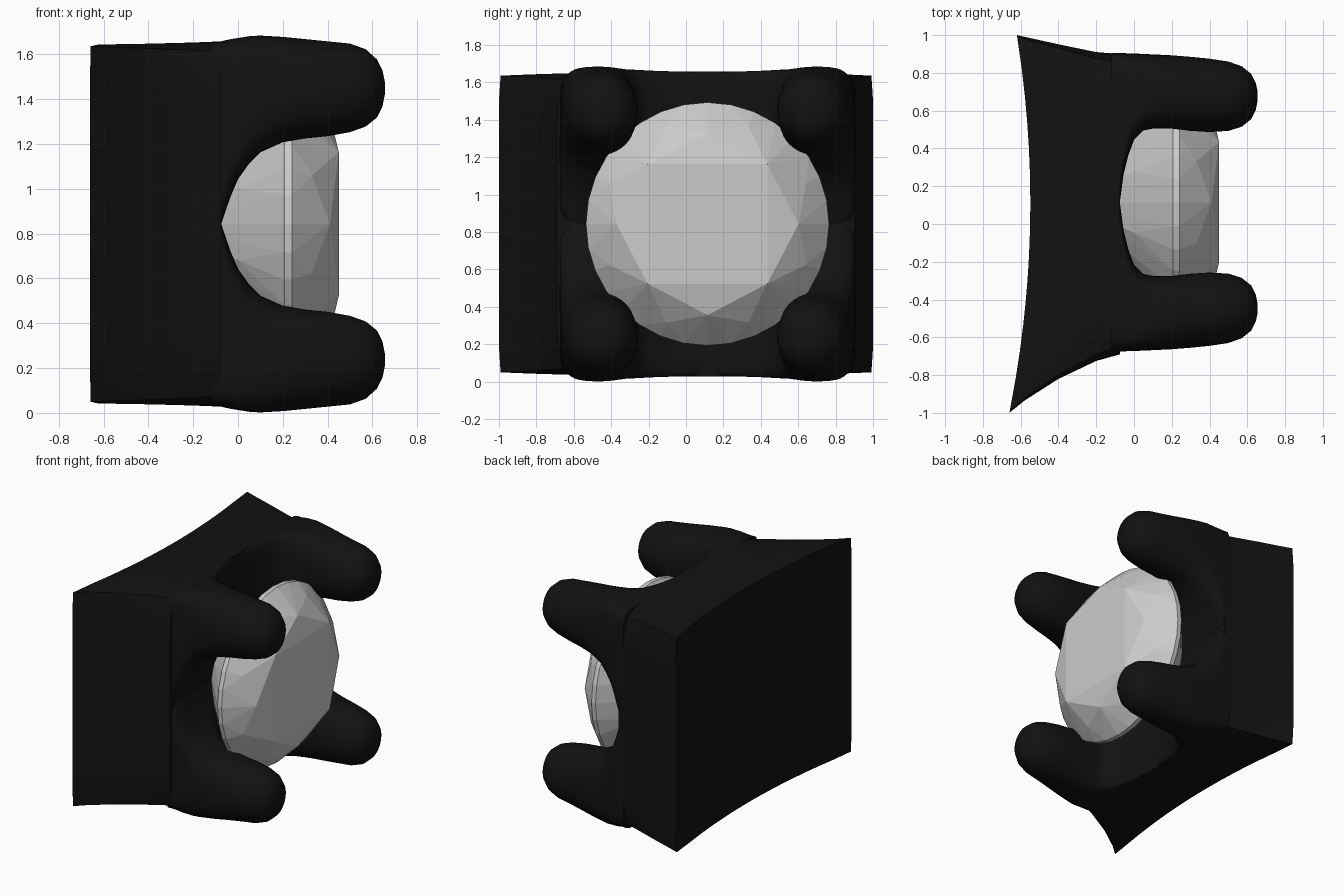
import bpy, bmesh
from math import sin, cos, pi, radians

if "Cube" in bpy.data.objects:
    bpy.data.objects.remove(bpy.data.objects["Cube"])

CY, CZ = 0.115, 0.843   # shared axis of gem and prongs (runs along x)
N = 64


def superellipse(n):
    """Unit square-to-circle section as (y, z) pairs."""
    pts = []
    for i in range(N):
        c, s = cos(2 * pi * i / N), sin(2 * pi * i / N)
        r = (abs(c) ** n + abs(s) ** n) ** (-1 / n)
        pts.append((r * c, r * s))
    return pts


def finish(name, bm, mat=None, angle=None):
    bmesh.ops.recalc_face_normals(bm, faces=bm.faces[:])
    me = bpy.data.meshes.new(name)
    bm.to_mesh(me)
    bm.free()
    ob = bpy.data.objects.new(name, me)
    bpy.context.collection.objects.link(ob)
    if mat:
        me.materials.append(mat)
    if angle:
        bpy.ops.object.select_all(action='DESELECT')
        bpy.context.view_layer.objects.active = ob
        ob.select_set(True)
        bpy.ops.object.shade_smooth_by_angle(angle=radians(angle))
    return ob


def loft(bm, rings):
    """Skin rings of N points; close both ends with strips across z."""
    loops = [[bm.verts.new(p) for p in ring] for ring in rings]
    for a, b in zip(loops, loops[1:]):
        for i in range(N):
            j = (i + 1) % N
            bm.faces.new((a[i], a[j], b[j], b[i]))
    for l in (loops[0], loops[-1]):
        for i in range(N // 2):
            quad = [l[i], l[i + 1], l[N - i - 1], l[(N - i) % N]]
            bm.faces.new(list(dict.fromkeys(quad)))


black = bpy.data.materials.new("black_metal")
black.diffuse_color = (0.006, 0.006, 0.006, 1)
black.use_nodes = True
black.node_tree.nodes["Principled BSDF"].inputs["Base Color"].default_value = black.diffuse_color

# Flared block with curved back: x_low, y_low, x_high, y_high, x_mid, half z, exponent
sections = [
    (-.66, -1.0, -.62, 1.0, -.55, .80, 80),
    (-.58, -.935, -.53, .98, -.50, .802, 45),
    (-.40, -.82, -.37, .945, -.37, .805, 26),
    (-.20, -.725, -.20, .91, -.20, .81, 16),
    (-.075, -.69, -.075, .90, -.075, .815, 11),
]
rings = []
for xl, yl, xu, yu, xm, hz, n in sections:
    ring = []
    for s, t in superellipse(n):
        x = xl * s * (s - 1) / 2 + xm * (1 - s * s) + xu * s * (s + 1) / 2
        ring.append((x, (yl + yu) / 2 + s * (yu - yl) / 2, CZ + hz * t))
    rings.append(ring)
bm = bmesh.new()
loft(bm, rings)
finish("setting_block", bm, black, 40)

# Four prongs: x, inner y, outer y, inner z, outer z, exponent (offsets from axis)
prong = [
    (-.12, 0, .79, 0, .812, 11),
    (-.075, 0, .79, 0, .815, 10),
    (-.055, .15, .79, .06, .82, 8),
    (-.03, .25, .788, .13, .825, 6.5),
    (0, .33, .788, .20, .83, 5),
    (.05, .38, .785, .27, .838, 4),
    (.10, .39, .783, .32, .841, 3.2),
    (.20, .39, .778, .365, .835, 2.6),
    (.30, .378, .77, .382, .825, 2.3),
    (.40, .372, .76, .392, .815, 2.1),
    (.50, .378, .745, .41, .805, 2),
    (.57, .40, .72, .435, .78, 2),
    (.62, .44, .68, .475, .735, 2),
    (.645, .49, .63, .525, .685, 2),
    (.655, .54, .585, .575, .635, 2),
]
for sy, side in ((-1, "front"), (1, "back")):
    for sz, level in ((-1, "lower"), (1, "upper")):
        bm = bmesh.new()
        loft(bm, [[(x, CY + sy * ((a + b) + s * (b - a)) / 2,
                    CZ + sz * ((c + d) + t * (d - c)) / 2)
                   for s, t in superellipse(n)] for x, a, b, c, d, n in prong])
        finish(f"{side}_{level}_prong", bm, black, 50)

# Faceted gem: x, radius, point count, start angle; hulled into flat facets
gem_rings = [
    (.45, .452, 4, 45),     # table
    (.41, .487, 4, 0),      # star points
    (.33, .57, 8, 22.5),    # crown
    (.24, .65, 32, 0),      # girdle
    (.207, .65, 32, 0),
    (0, .42, 8, 22.5),      # pavilion
]
bm = bmesh.new()
for x, r, count, start in gem_rings:
    for i in range(count):
        a = radians(start) + 2 * pi * i / count
        bm.verts.new((x, CY + r * cos(a), CZ + r * sin(a)))
bm.verts.new((-.35, CY, CZ))
bmesh.ops.convex_hull(bm, input=bm.verts[:])
bmesh.ops.dissolve_limit(bm, angle_limit=radians(2), verts=bm.verts[:], edges=bm.edges[:])
finish("gem", bm)
